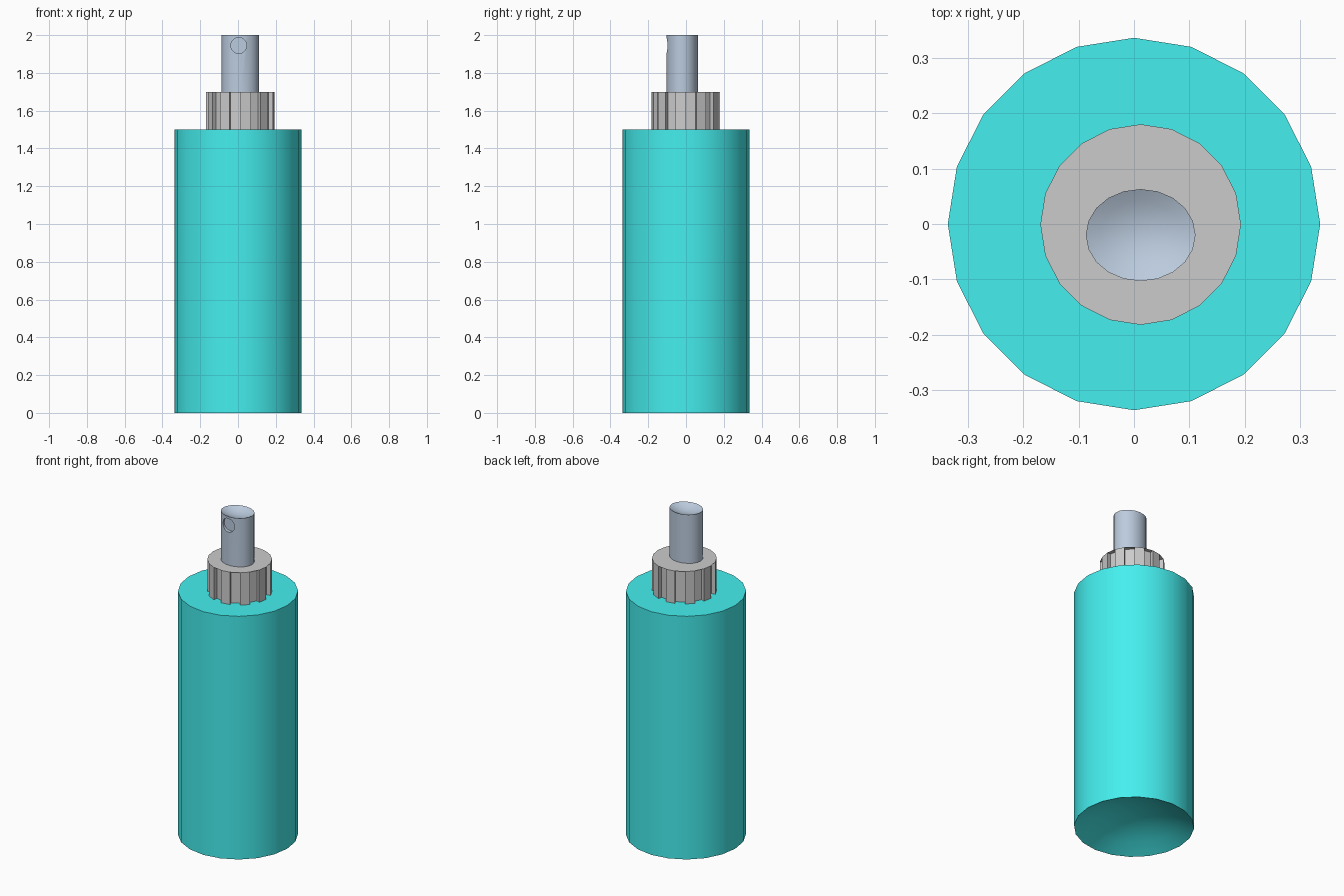
import bpy, bmesh
from math import cos, sin, pi
from mathutils import Vector

if "Cube" in bpy.data.objects:
    bpy.data.objects.remove(bpy.data.objects["Cube"])

SIDES = 20


def ring(bm, cx, cy, rx, ry, z):
    return [bm.verts.new((cx + rx * cos(2 * pi * i / SIDES),
                          cy + ry * sin(2 * pi * i / SIDES), z)) for i in range(SIDES)]


def bridge(bm, a, b):
    n = len(a)
    for i in range(n):
        bm.faces.new((a[i], a[(i + 1) % n], b[(i + 1) % n], b[i]))


def finish(bm, name, color=None, recalc=True):
    if recalc:
        bmesh.ops.recalc_face_normals(bm, faces=bm.faces)
    mesh = bpy.data.meshes.new(name)
    bm.to_mesh(mesh)
    bm.free()
    ob = bpy.data.objects.new(name, mesh)
    bpy.context.collection.objects.link(ob)
    if color:
        mat = bpy.data.materials.new(name + "_colour")
        mat.diffuse_color = color
        mat.use_nodes = True
        mat.node_tree.nodes["Principled BSDF"].inputs["Base Color"].default_value = mat.diffuse_color
        mesh.materials.append(mat)
    return ob


def smooth(ob, angle):
    bpy.ops.object.select_all(action='DESELECT')
    ob.select_set(True)
    bpy.context.view_layer.objects.active = ob
    bpy.ops.object.shade_smooth_by_angle(angle=angle)


def dished_cylinder(name, cx, cy, rx, ry, z_flat, z_dish, depth, color):
    """Cylinder with a flat end and a shallow domed hollow in the other end."""
    bm = bmesh.new()
    flat = ring(bm, cx, cy, rx, ry, z_flat)
    prev = ring(bm, cx, cy, rx, ry, z_dish)
    bm.faces.new(flat)
    bridge(bm, flat, prev)
    inward = 1 if z_flat > z_dish else -1
    for s in (0.75, 0.5, 0.25):
        cur = ring(bm, cx, cy, rx * s, ry * s, z_dish + inward * depth * (1 - s * s))
        bridge(bm, prev, cur)
        prev = cur
    tip = bm.verts.new((cx, cy, z_dish + inward * depth))
    for i in range(SIDES):
        bm.faces.new((prev[i], prev[(i + 1) % SIDES], tip))
    return finish(bm, name, color)


# Can body, hollowed underneath
body = dished_cylinder("can_body", 0, 0, 0.336, 0.336, 1.5, 0, 0.1, (0.06, 0.86, 0.86, 1))
smooth(body, 0.6)

# Ridged collar: every other side pushed inward below a full top disc
bm = bmesh.new()
cx, cy, r, groove = 0.012, -0.001, 0.181, 0.025
pts = []
for k in range(SIDES):
    a, b = [Vector((cx + r * cos(2 * pi * j / SIDES), cy + r * sin(2 * pi * j / SIDES), 0))
            for j in (k, k + 1)]
    if k % 2 == 0:
        mid = 2 * pi * (k + 0.5) / SIDES
        push = Vector((cos(mid), sin(mid), 0)) * groove
        pts += [a, a - push, b - push, b]
low = [bm.verts.new((p.x, p.y, 1.5)) for p in pts]
high = [bm.verts.new((p.x, p.y, 1.7)) for p in pts]
bridge(bm, low, high)
bm.faces.new(ring(bm, cx, cy, r, r, 1.7))
finish(bm, "ridged_collar", recalc=False)

# Spray nozzle with a dished finger rest
nozzle = dished_cylinder("spray_nozzle", 0.012, -0.02, 0.099, 0.083, 1.695, 2.0, 0.025,
                         (0.50, 0.60, 0.73, 1))

# Round spray opening in the front of the nozzle
bpy.ops.mesh.primitive_cylinder_add(vertices=24, radius=0.042, depth=0.1,
                                    location=(0.004, -0.13, 1.945), rotation=(pi / 2, 0, 0))
cutter = bpy.context.object
cutter.name = "opening_cutter"
mod = nozzle.modifiers.new("opening", 'BOOLEAN')
mod.operation = 'DIFFERENCE'
mod.solver = 'EXACT'
mod.object = cutter
bpy.ops.object.select_all(action='DESELECT')
nozzle.select_set(True)
bpy.context.view_layer.objects.active = nozzle
bpy.ops.object.modifier_apply(modifier=mod.name)
bpy.data.objects.remove(cutter)
smooth(nozzle, 0.6)
